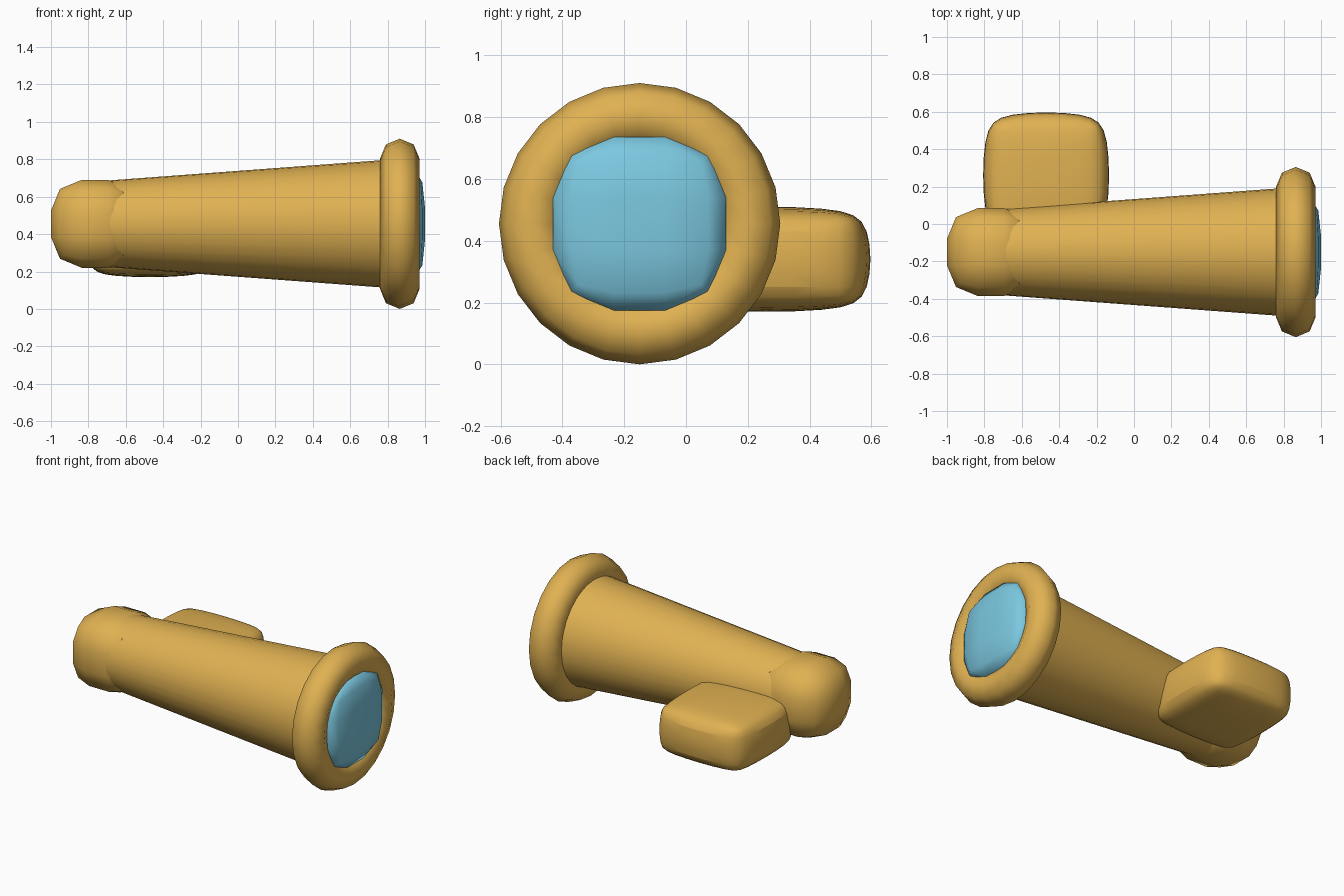
import bpy
import bmesh
import math
from mathutils import Matrix

AXIS_Y, AXIS_Z = -0.15, 0.455

cube = bpy.data.objects.get("Cube")
if cube:
    bpy.data.objects.remove(cube, do_unlink=True)


def make_material(name, rgb):
    mat = bpy.data.materials.new(name)
    mat.use_nodes = True
    color = (*rgb, 1.0)
    mat.diffuse_color = color
    mat.node_tree.nodes["Principled BSDF"].inputs["Base Color"].default_value = color
    return mat


gold = make_material("golden_yellow", (0.745, 0.44, 0.084))
blue = make_material("sky_blue", (0.2, 0.578, 0.745))


def finish(obj, name, mat):
    obj.name = name
    obj.data.name = name
    obj.data.materials.append(mat)
    for o in bpy.context.selected_objects:
        o.select_set(False)
    obj.select_set(True)
    bpy.context.view_layer.objects.active = obj
    bpy.ops.object.shade_smooth_by_angle(angle=math.radians(60))
    return obj


def rounded_box(name, mat, center, half, bevel, segments):
    """Bevel a cube evenly, then stretch it to its half sizes."""
    bm = bmesh.new()
    bmesh.ops.create_cube(bm, size=2)
    bmesh.ops.bevel(bm, geom=bm.edges[:], offset=bevel, segments=segments,
                    profile=0.5, affect='EDGES')
    bmesh.ops.scale(bm, vec=half, verts=bm.verts)
    mesh = bpy.data.meshes.new(name)
    bm.to_mesh(mesh)
    bm.free()
    obj = bpy.data.objects.new(name, mesh)
    obj.location = center
    bpy.context.collection.objects.link(obj)
    return finish(obj, name, mat)


# Tapered sleeve, widening towards the cuff
start, end = -0.77, 0.86
bm = bmesh.new()
bmesh.ops.create_cone(bm, cap_ends=True, segments=32, radius1=0.226,
                      radius2=0.347, depth=end - start,
                      matrix=Matrix.Rotation(math.pi / 2, 4, 'Y'))
sleeve_mesh = bpy.data.meshes.new("sleeve")
bm.to_mesh(sleeve_mesh)
bm.free()
sleeve = bpy.data.objects.new("sleeve", sleeve_mesh)
sleeve.location = ((start + end) / 2, AXIS_Y, AXIS_Z)
bpy.context.collection.objects.link(sleeve)
finish(sleeve, "sleeve", gold)

# Rolled ring at the wide end
bpy.ops.mesh.primitive_torus_add(
    major_segments=24, minor_segments=8, major_radius=0.35, minor_radius=0.105,
    location=(0.865, AXIS_Y, AXIS_Z), rotation=(0, math.pi / 2, 0))
finish(bpy.context.object, "cuff_ring", gold)

# Blue pad inside the ring
rounded_box("end_pad", blue, (0.928, AXIS_Y, AXIS_Z), (0.072, 0.28, 0.28), 0.7, 2)

# Rounded knob at the narrow end
rounded_box("end_knob", gold, (-0.765, AXIS_Y, AXIS_Z), (0.235, 0.235, 0.235), 0.7, 2)

# Soft side block
block = rounded_box("side_block", gold, (-0.47, 0.26, 0.34),
                    (0.345, 0.345, 0.174), 0.3, 1)
soften = block.modifiers.new("soften", 'SUBSURF')
soften.levels = soften.render_levels = 2
